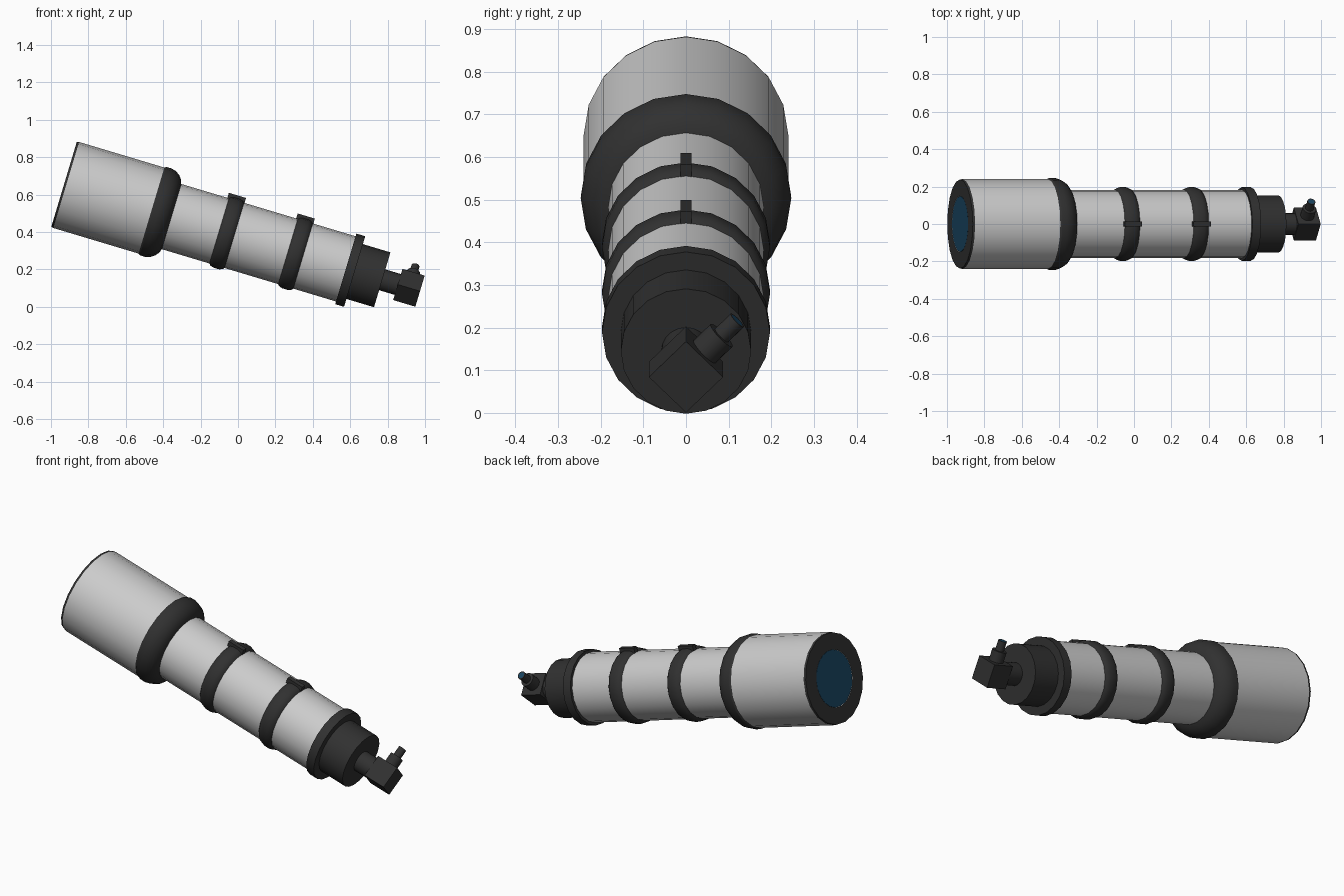
import bpy, bmesh
from math import sin, cos, pi, radians
from mathutils import Matrix, Vector

if "Cube" in bpy.data.objects:
    bpy.data.objects.remove(bpy.data.objects["Cube"])

# Local frame: +x runs along the tube from the front lens to the eyepiece end
TILT = Matrix.Translation((-0.93, 0, 0.655)) @ Matrix.Rotation(radians(16.7), 4, 'Y')
SIDES = 20


def material(name, rgb):
    m = bpy.data.materials.new(name)
    m.diffuse_color = (*rgb, 1)
    m.use_nodes = True
    m.node_tree.nodes["Principled BSDF"].inputs["Base Color"].default_value = m.diffuse_color
    return m


black = material("black", (0.03, 0.03, 0.03))
glass = material("glass", (0.01, 0.06, 0.12))


def finish(name, bm, mat, place):
    bmesh.ops.recalc_face_normals(bm, faces=bm.faces)
    me = bpy.data.meshes.new(name)
    bm.to_mesh(me)
    bm.free()
    ob = bpy.data.objects.new(name, me)
    bpy.context.collection.objects.link(ob)
    ob.matrix_world = TILT @ place
    if mat:
        me.materials.append(mat)
    bpy.ops.object.select_all(action='DESELECT')
    ob.select_set(True)
    bpy.context.view_layer.objects.active = ob
    bpy.ops.object.shade_smooth_by_angle(angle=radians(30))
    return ob


def lathe(name, profile, mat=None, place=Matrix(), caps=True, sides=SIDES):
    """Spin (distance, radius) points about the local x axis."""
    bm = bmesh.new()
    angles = [2 * pi * i / sides for i in range(sides)]
    rings = [[bm.verts.new((s, r * sin(a), r * cos(a))) for a in angles] for s, r in profile]
    for a, b in zip(rings, rings[1:]):
        for i in range(sides):
            j = (i + 1) % sides
            bm.faces.new((a[i], a[j], b[j], b[i]))
    if caps:
        bm.faces.new(rings[0])
        bm.faces.new(rings[-1])
    return finish(name, bm, mat, place)


def box(name, size, place, mat):
    bm = bmesh.new()
    bmesh.ops.create_cube(bm, size=1, matrix=Matrix.Diagonal((*size, 1)))
    return finish(name, bm, mat, place)


# Front shield, its dark rim and the front lens
lathe("dew_shield", [(0.012, 0.24), (0.50, 0.24)], caps=False)
lathe("front_rim", [(0.0, 0.15), (0.0, 0.238), (0.012, 0.24)], black, caps=False)
lathe("front_lens", [(0.004, 0.15), (0.0, 0.149)], glass)

# Rounded shoulder between shield and tube
lathe("shoulder_collar", [(0.485, 0.238), (0.497, 0.246), (0.525, 0.247), (0.552, 0.240),
                          (0.576, 0.224), (0.593, 0.203), (0.60, 0.18)], black, caps=False)
lathe("main_tube", [(0.60, 0.182), (1.58, 0.182)], caps=False)

# Two mounting rings with clamp blocks on top
for n, s in enumerate((0.908, 1.292), 1):
    lathe(f"mount_ring_{n}", [(s - 0.043, 0.181), (s - 0.034, 0.191), (s - 0.016, 0.197),
                              (s + 0.016, 0.197), (s + 0.034, 0.191), (s + 0.043, 0.181)],
          black, caps=False)
    box(f"ring_clamp_{n}", (0.096, 0.026, 0.04), Matrix.Translation((s - 0.003, 0, 0.19)), black)

# Rear collar, focuser body and neck
lathe("rear_collar", [(1.573, 0.18), (1.573, 0.197), (1.622, 0.197), (1.622, 0.153)], black, caps=False)
lathe("focuser_body", [(1.622, 0.153), (1.776, 0.153), (1.776, 0.058)], black, caps=False)
lathe("focuser_neck", [(1.776, 0.058), (1.866, 0.058)], black, caps=False)

# Diagonal housing, turned 45 degrees about the tube
box("diagonal_housing", (0.124, 0.123, 0.123),
    Matrix.Translation((1.925, 0, 0)) @ Matrix.Rotation(pi / 4, 4, 'X'), black)

# Eyepiece leaving the upper side face of the housing
turn = Vector((1, 0, 0)).rotation_difference(Vector((0, 1, 1))).to_matrix().to_4x4()
side = Matrix.Translation((1.925, 0, 0)) @ turn
lathe("eyepiece_barrel", [(0.058, 0.037), (0.118, 0.037), (0.118, 0.022), (0.170, 0.022),
                          (0.170, 0.017)], black, side, caps=False)
lathe("eyepiece_lens", [(0.167, 0.017), (0.170, 0.017)], glass, side)
